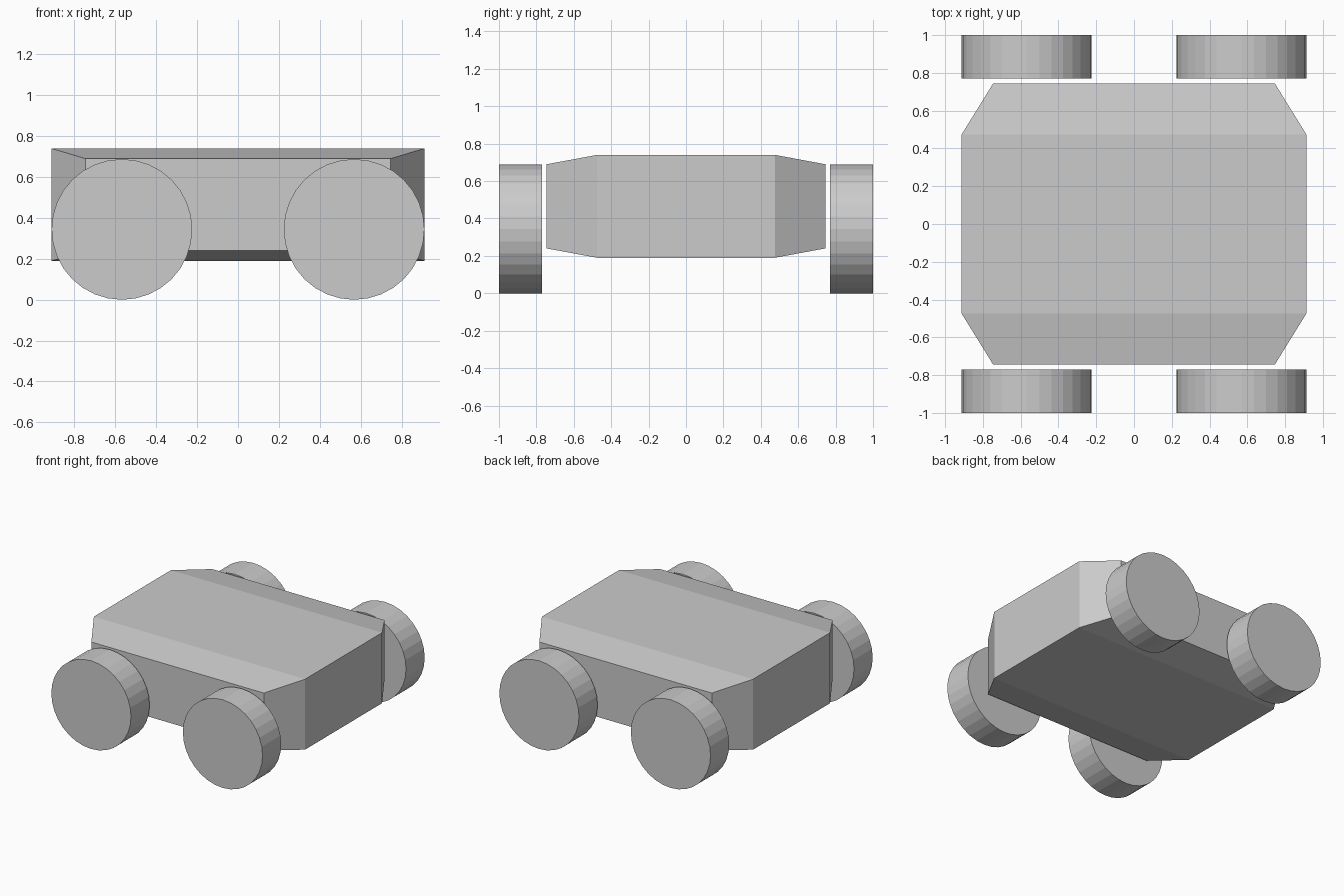
import bpy, bmesh
from math import radians
from mathutils import Matrix

if "Cube" in bpy.data.objects:
    bpy.data.objects.remove(bpy.data.objects["Cube"])


def finish(name, bm):
    bmesh.ops.recalc_face_normals(bm, faces=bm.faces)
    mesh = bpy.data.meshes.new(name)
    bm.to_mesh(mesh)
    bm.free()
    obj = bpy.data.objects.new(name, mesh)
    bpy.context.collection.objects.link(obj)
    return obj


# Body: rectangular sections (y, half width, half height) lofted along y
MID_Z = 0.465
sections = [(-0.745, 0.745, 0.225), (-0.475, 0.912, 0.275),
            (0.475, 0.912, 0.275), (0.745, 0.745, 0.225)]
bm = bmesh.new()
rings = [[bm.verts.new((sx * w, y, MID_Z + sz * h))
          for sx, sz in ((-1, -1), (1, -1), (1, 1), (-1, 1))]
         for y, w, h in sections]
for a, b in zip(rings, rings[1:]):
    for i in range(4):
        j = (i + 1) % 4
        bm.faces.new((a[i], a[j], b[j], b[i]))
bm.faces.new(rings[0])
bm.faces.new(rings[-1])
finish("body", bm)

# Wheels: flat-sided discs standing just clear of the body
RADIUS, WIDTH = 0.344, 0.23
for y_name, sy in (("front", -1), ("back", 1)):
    for x_name, sx in (("left", -1), ("right", 1)):
        bm = bmesh.new()
        bmesh.ops.create_cone(
            bm, cap_ends=True, segments=32, radius1=RADIUS, radius2=RADIUS,
            depth=WIDTH, matrix=Matrix.Rotation(radians(90), 4, 'X'))
        wheel = finish(f"wheel_{y_name}_{x_name}", bm)
        wheel.location = (sx * 0.568, sy * (1 - WIDTH / 2), RADIUS)
